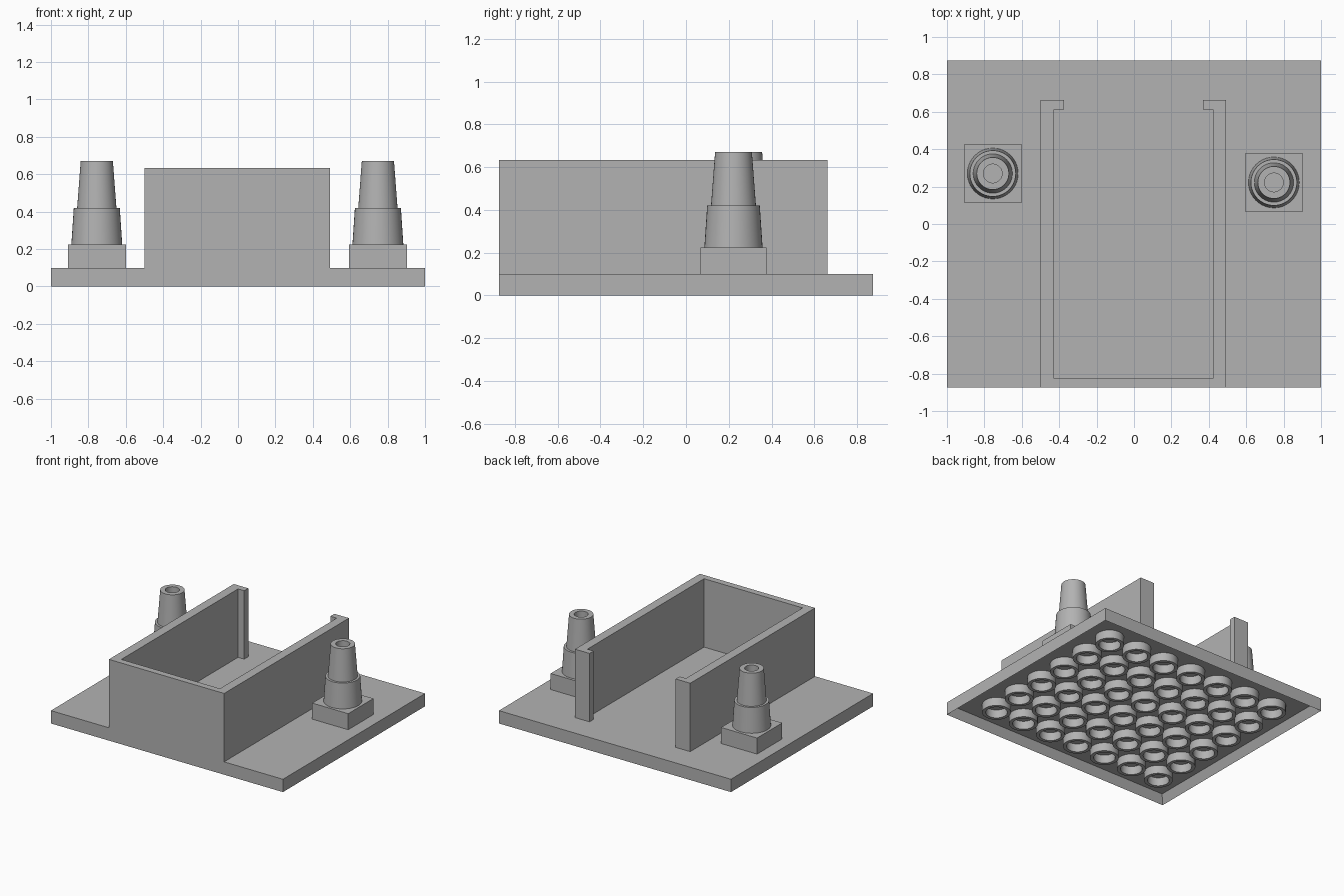
import bpy, bmesh, math
from mathutils import Matrix

if "Cube" in bpy.data.objects:
    bpy.data.objects.remove(bpy.data.objects["Cube"], do_unlink=True)

PITCH, PLATE_TOP, ROOF = 0.25, 0.10, 0.065

grey = bpy.data.materials.new("light grey plastic")
grey.use_nodes = True
colour = (0.45, 0.45, 0.45, 1)
grey.diffuse_color = colour
grey.node_tree.nodes["Principled BSDF"].inputs["Base Color"].default_value = colour


def finish(name, bm, smooth=False):
    bmesh.ops.recalc_face_normals(bm, faces=bm.faces)
    mesh = bpy.data.meshes.new(name)
    bm.to_mesh(mesh)
    bm.free()
    mesh.materials.append(grey)
    ob = bpy.data.objects.new(name, mesh)
    bpy.context.collection.objects.link(ob)
    if smooth:
        bpy.ops.object.select_all(action="DESELECT")
        ob.select_set(True)
        bpy.context.view_layer.objects.active = ob
        bpy.ops.object.shade_smooth_by_angle(angle=math.radians(30))
    return ob


def box(bm, x0, x1, y0, y1, z0, z1):
    size = Matrix.Diagonal((x1 - x0, y1 - y0, z1 - z0, 1))
    centre = Matrix.Translation(((x0 + x1) / 2, (y0 + y1) / 2, (z0 + z1) / 2))
    return bmesh.ops.create_cube(bm, size=1, matrix=centre @ size)["verts"]


def lathe(bm, profile, cx, cy, steps=40, closed=False):
    """Spin a radius/height profile around a vertical axis."""
    rings = []
    for r, z in profile:
        if r == 0:
            rings.append([bm.verts.new((cx, cy, z))] * steps)
        else:
            rings.append([bm.verts.new((cx + r * math.cos(math.tau * i / steps),
                                        cy + r * math.sin(math.tau * i / steps), z))
                          for i in range(steps)])
    pairs = list(zip(rings, rings[1:]))
    if closed:
        pairs.append((rings[-1], rings[0]))
    for a, b in pairs:
        for i in range(steps):
            j = (i + 1) % steps
            bm.faces.new(dict.fromkeys((a[i], a[j], b[j], b[i])))


# Base plate, hollowed from below
bm = bmesh.new()
box(bm, -1, 1, -0.875, 0.875, 0, PLATE_TOP)
bm.normal_update()
bottom = [f for f in bm.faces if f.normal.z < -0.5]
bmesh.ops.inset_region(bm, faces=bottom, thickness=0.047)
bmesh.ops.translate(bm, verts=bottom[0].verts, vec=(0, 0, ROOF))
finish("base_plate", bm)

# Grid of open tubes under the plate
bm = bmesh.new()
for col in range(1, 8):
    for row in range(1, 7):
        lathe(bm, [(0.102, ROOF), (0.102, 0), (0.077, 0), (0.077, ROOF)],
              -1 + col * PITCH, -0.875 + row * PITCH, 32)
finish("underside_tubes", bm, smooth=True)

# Open-backed bay wall with returned lips
outline = [(-0.5, -0.875), (0.493, -0.875), (0.493, 0.662), (0.368, 0.662),
           (0.368, 0.612), (0.422, 0.612), (0.422, -0.825), (-0.428, -0.825),
           (-0.428, 0.612), (-0.375, 0.612), (-0.375, 0.662), (-0.5, 0.662)]
bm = bmesh.new()
face = bm.faces.new([bm.verts.new((x, y, PLATE_TOP)) for x, y in outline])
top = bmesh.ops.extrude_face_region(bm, geom=[face])["geom"]
bmesh.ops.translate(bm, vec=(0, 0, 0.533),
                    verts=[v for v in top if isinstance(v, bmesh.types.BMVert)])
finish("bay_wall", bm)

# Stepped, tapered hollow posts on square feet
for side, cx, cy in (("right", -0.755, 0.27), ("left", 0.748, 0.222)):
    bm = bmesh.new()
    box(bm, cx - 0.155, cx + 0.155, cy - 0.155, cy + 0.155, PLATE_TOP, 0.225)
    finish(side + "_post_foot", bm)
    bm = bmesh.new()
    lathe(bm, [(0, 0.225), (0.136, 0.225), (0.123, 0.42), (0.105, 0.42),
               (0.086, 0.67), (0.05, 0.67), (0.05, 0.3), (0, 0.3)], cx, cy)
    finish(side + "_post", bm, smooth=True)
